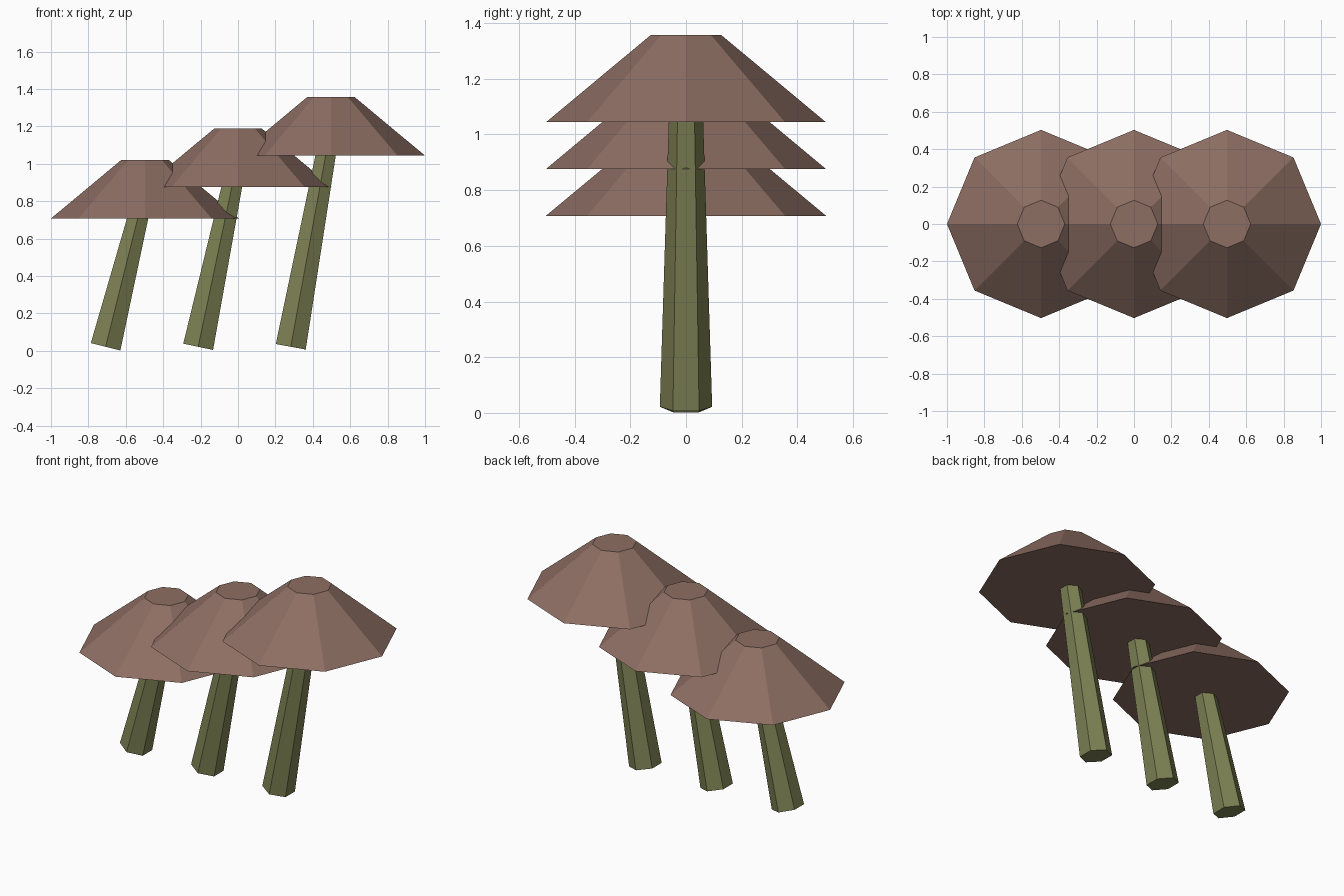
import bpy, bmesh, math
from mathutils import Matrix, Vector

if "Cube" in bpy.data.objects:
    bpy.data.objects.remove(bpy.data.objects["Cube"])


def srgb(r, g, b):
    lin = lambda c: (c / 255 / 12.92) if c / 255 <= 0.04045 else ((c / 255 + 0.055) / 1.055) ** 2.4
    return (lin(r), lin(g), lin(b), 1.0)


def material(name, colour):
    mat = bpy.data.materials.new(name)
    mat.diffuse_color = colour
    mat.use_nodes = True
    mat.node_tree.nodes["Principled BSDF"].inputs["Base Color"].default_value = mat.diffuse_color
    return mat


def frustum(name, sides, r_low, r_high, height, matrix, mat):
    """Closed tapered prism with one corner on the +y axis, base at the matrix origin."""
    bm = bmesh.new()
    rings = []
    for r, z in ((r_low, 0), (r_high, height)):
        ring = []
        for i in range(sides):
            a = math.pi / 2 + 2 * math.pi * i / sides
            ring.append(bm.verts.new(matrix @ Vector((r * math.cos(a), r * math.sin(a), z))))
        rings.append(ring)
    low, high = rings
    bm.faces.new(low[::-1])
    bm.faces.new(high)
    for i in range(sides):
        j = (i + 1) % sides
        bm.faces.new((low[i], low[j], high[j], high[i]))
    mesh = bpy.data.meshes.new(name)
    bm.to_mesh(mesh)
    bm.free()
    mesh.materials.append(mat)
    obj = bpy.data.objects.new(name, mesh)
    bpy.context.collection.objects.link(obj)
    return obj


brown = material("cap brown", srgb(141, 110, 99))
olive = material("stem olive", srgb(125, 129, 83))

# Three mushrooms in a row, each taller than the last
for i, x in enumerate((-0.497, 0.0, 0.497)):
    rim_z = 0.708 + 0.168 * i

    # Octagonal cap with a flat top
    frustum(f"cap_{i + 1}", 8, 0.503, 0.127, 0.313, Matrix.Translation((x, 0, rim_z)), brown)

    # Leaning hexagonal stem, ending inside the cap
    foot = Vector((x - 0.211 - 0.002 * i, 0, 0.022))
    head = Vector((x, 0, rim_z + 0.157))
    axis = head - foot
    lean = Matrix.Rotation(math.atan2(axis.x, axis.z), 4, 'Y')
    frustum(f"stem_{i + 1}", 6, 0.094, 0.057, axis.length, Matrix.Translation(foot) @ lean, olive)
